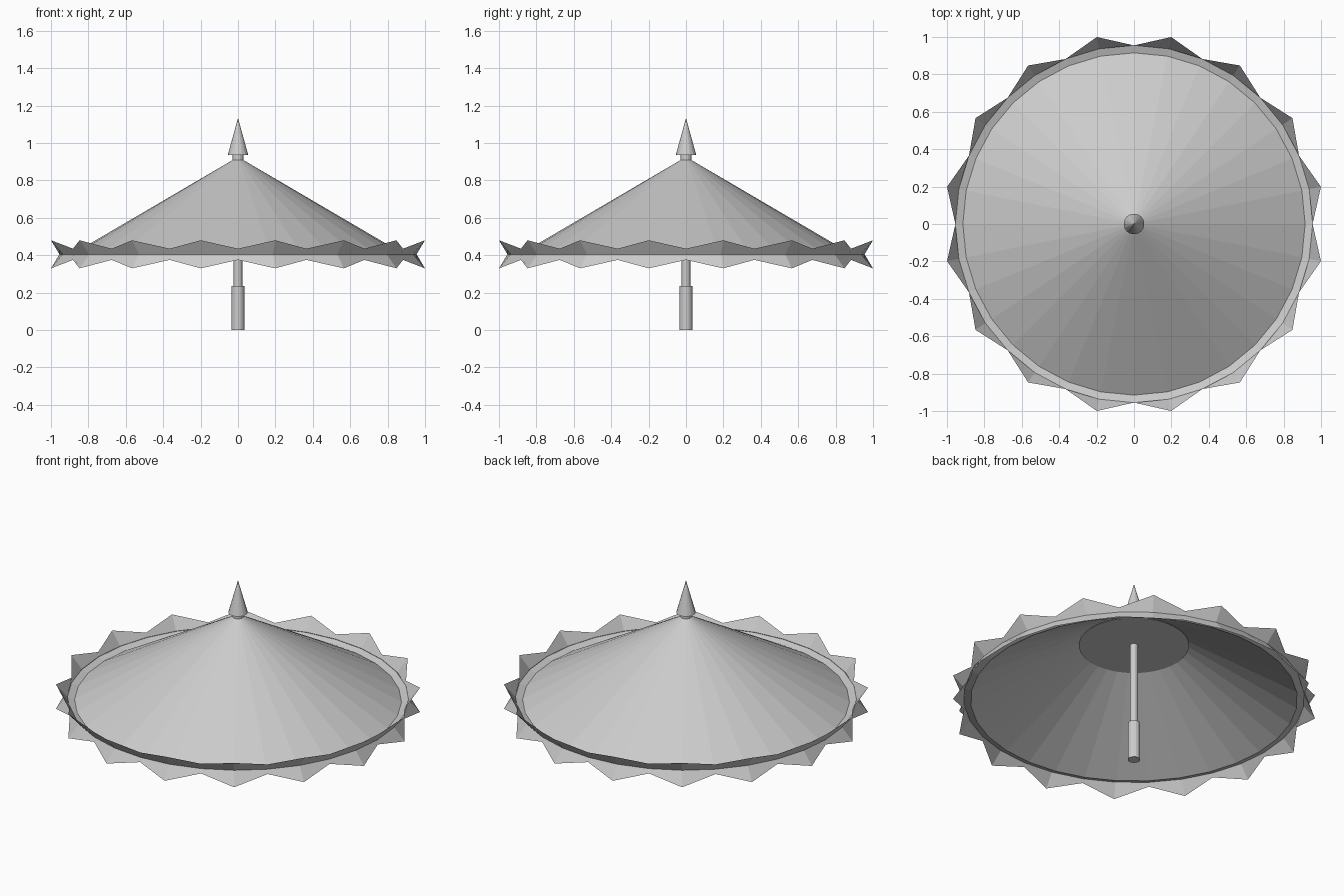
import bpy, bmesh
from math import sin, cos, pi

if "Cube" in bpy.data.objects:
    bpy.data.objects.remove(bpy.data.objects["Cube"])


def finish(name, bm):
    bmesh.ops.recalc_face_normals(bm, faces=bm.faces)
    me = bpy.data.meshes.new(name)
    bm.to_mesh(me)
    bm.free()
    ob = bpy.data.objects.new(name, me)
    bpy.context.collection.objects.link(ob)
    return ob


def ring(bm, n, func):
    """Loop of n vertices; func(i) gives (radius, z)."""
    vs = []
    for i in range(n):
        r, z = func(i)
        a = 2 * pi * i / n
        vs.append(bm.verts.new((r * cos(a), r * sin(a), z)))
    return vs


def loft(name, n, funcs, caps=False):
    """Skin a stack of loops, optionally closing both ends."""
    bm = bmesh.new()
    loops = [ring(bm, n, f) for f in funcs]
    for a, b in zip(loops, loops[1:]):
        for i in range(n):
            j = (i + 1) % n
            bm.faces.new((a[i], a[j], b[j], b[i]))
    if caps:
        bm.faces.new(loops[0])
        bm.faces.new(loops[-1])
    return finish(name, bm)


def lathe(name, n, profile, caps=True):
    return loft(name, n, [lambda i, p=p: p for p in profile], caps)


# Canopy cone and the narrow flat hem around its rim
lathe("canopy", 32, [(0.915, 0.39), (0.02, 0.914)], caps=False)
lathe("hem", 32, [(0.915, 0.39), (0.955, 0.403)], caps=False)

# Flared zigzag frill: odd vertices are the tips, even ones the valleys
def edge(sign):
    return lambda i: (1.019, 0.405 + sign * 0.075) if i % 2 else (0.955, 0.405 + sign * 0.03)

loft("frill", 32, [edge(1), lambda i: (0.955, 0.405), edge(-1)])

# Flat disc under the canopy
lathe("underside_disc", 48, [(0.308, 0.738), (0.308, 0.742)])

# Pole, handle, collar and finial
lathe("pole", 16, [(0.023, 0.23), (0.023, 0.92)])
lathe("handle", 16, [(0.035, 0.0), (0.035, 0.235)])
lathe("collar", 16, [(0.03, 0.89), (0.03, 0.94)])
lathe("finial", 16, [(0.055, 0.935), (0.001, 1.13)])
